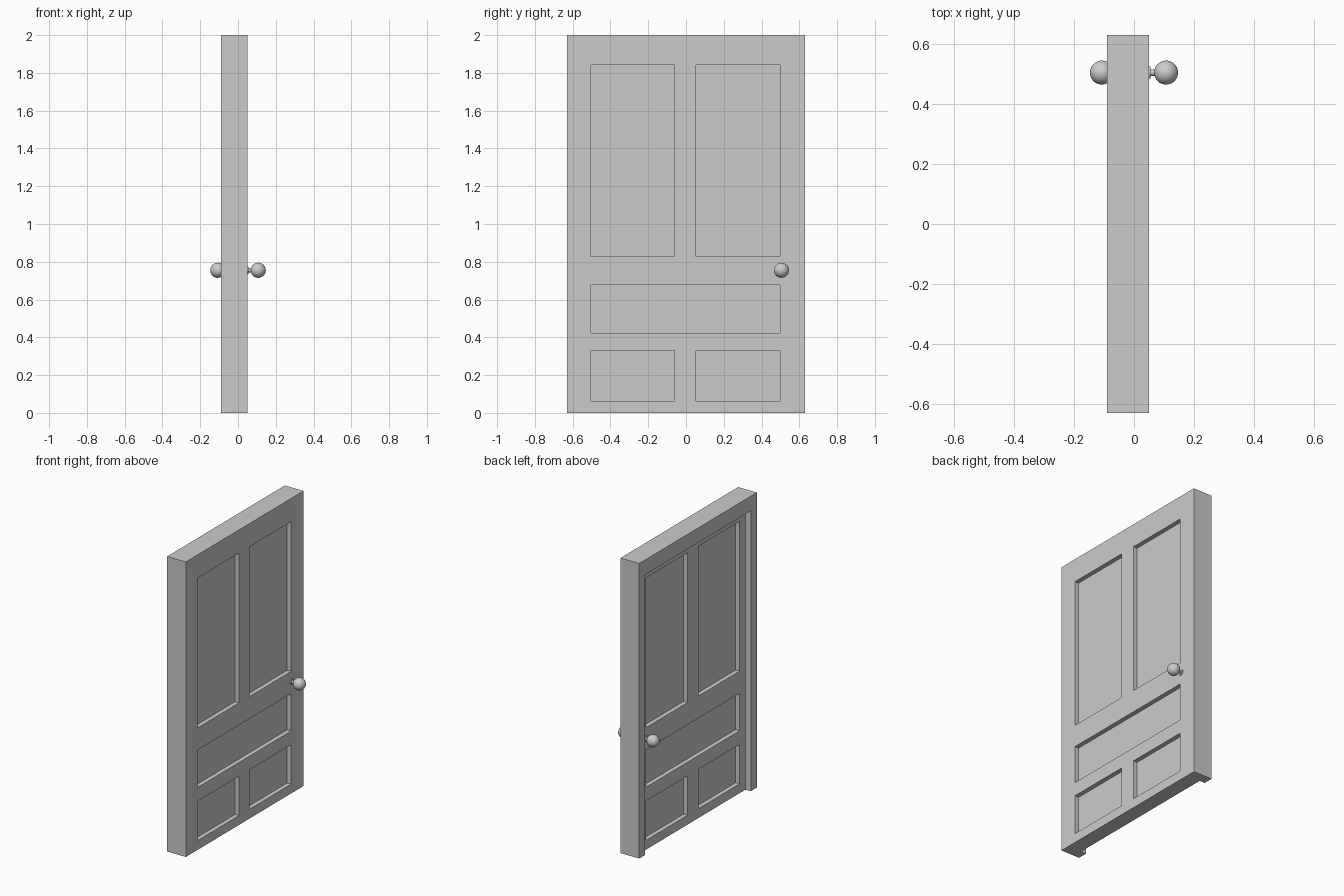
import bpy, bmesh, math
from mathutils import Matrix

if "Cube" in bpy.data.objects:
    bpy.data.objects.remove(bpy.data.objects["Cube"])


def boxes(name, spans):
    """One object made of axis-aligned boxes (x0, x1, y0, y1, z0, z1)."""
    bm = bmesh.new()
    for x0, x1, y0, y1, z0, z1 in spans:
        m = Matrix.Translation(((x0 + x1) / 2, (y0 + y1) / 2, (z0 + z1) / 2))
        m = m @ Matrix.Diagonal((x1 - x0, y1 - y0, z1 - z0, 1))
        bmesh.ops.create_cube(bm, size=1, matrix=m)
    mesh = bpy.data.meshes.new(name)
    bm.to_mesh(mesh)
    bm.free()
    obj = bpy.data.objects.new(name, mesh)
    bpy.context.collection.objects.link(obj)
    return obj


def carve(obj, cutter):
    cutter.hide_render = True
    mod = obj.modifiers.new("carve", 'BOOLEAN')
    mod.operation, mod.solver, mod.object = 'DIFFERENCE', 'EXACT', cutter
    bpy.context.view_layer.objects.active = obj
    bpy.ops.object.modifier_apply(modifier=mod.name)
    bpy.data.objects.remove(cutter)


# Door slab and surrounding frame: flush on +x, slab set back on -x
FACE, DEPTH = 0.05, 0.03
door = boxes("door_and_frame", [(-0.09, FACE, -0.63, 0.63, 0, 2)])
carve(door, boxes("rebate_cutter", [(-0.2, -FACE, -0.565, 0.565, -0.1, 1.9)]))

# Five sunken panels on each face
panels = [(y0, y1, z0, z1)
          for z0, z1 in ((0.827, 1.842), (0.063, 0.33))
          for y0, y1 in ((-0.503, -0.061), (0.053, 0.498))]
panels.append((-0.503, 0.498, 0.423, 0.677))
cuts = []
for p in panels:
    cuts.append((FACE - DEPTH, FACE + 0.02, *p))
    cuts.append((-FACE - 0.02, -FACE + DEPTH, *p))
carve(door, boxes("panel_cutter", cuts))


# Knobs: rosette, neck and ball on both sides
def knob(name, side):
    r, cx, neck = 0.04, 0.107, 0.011
    pts = [(0.0, 0.048), (0.02, 0.048), (0.02, 0.055), (neck, 0.055)]
    start = math.asin(neck / r)
    for i in range(17):
        a = start + (math.pi - start) * i / 16
        pts.append((r * math.sin(a) if i < 16 else 0.0, cx - r * math.cos(a)))
    bm = bmesh.new()
    vs = [bm.verts.new((d * side, rad, 0)) for rad, d in pts]
    es = [bm.edges.new(e) for e in zip(vs, vs[1:])]
    bmesh.ops.spin(bm, geom=vs + es, cent=(0, 0, 0), axis=(1, 0, 0),
                   angle=2 * math.pi, steps=32)
    bmesh.ops.remove_doubles(bm, verts=bm.verts, dist=1e-5)
    bmesh.ops.recalc_face_normals(bm, faces=bm.faces)
    mesh = bpy.data.meshes.new(name)
    bm.to_mesh(mesh)
    bm.free()
    obj = bpy.data.objects.new(name, mesh)
    obj.location = (0, 0.505, 0.755)
    bpy.context.collection.objects.link(obj)
    bpy.ops.object.select_all(action='DESELECT')
    obj.select_set(True)
    bpy.context.view_layer.objects.active = obj
    bpy.ops.object.shade_smooth_by_angle(angle=math.radians(35))


knob("outer_knob", 1)
knob("inner_knob", -1)
